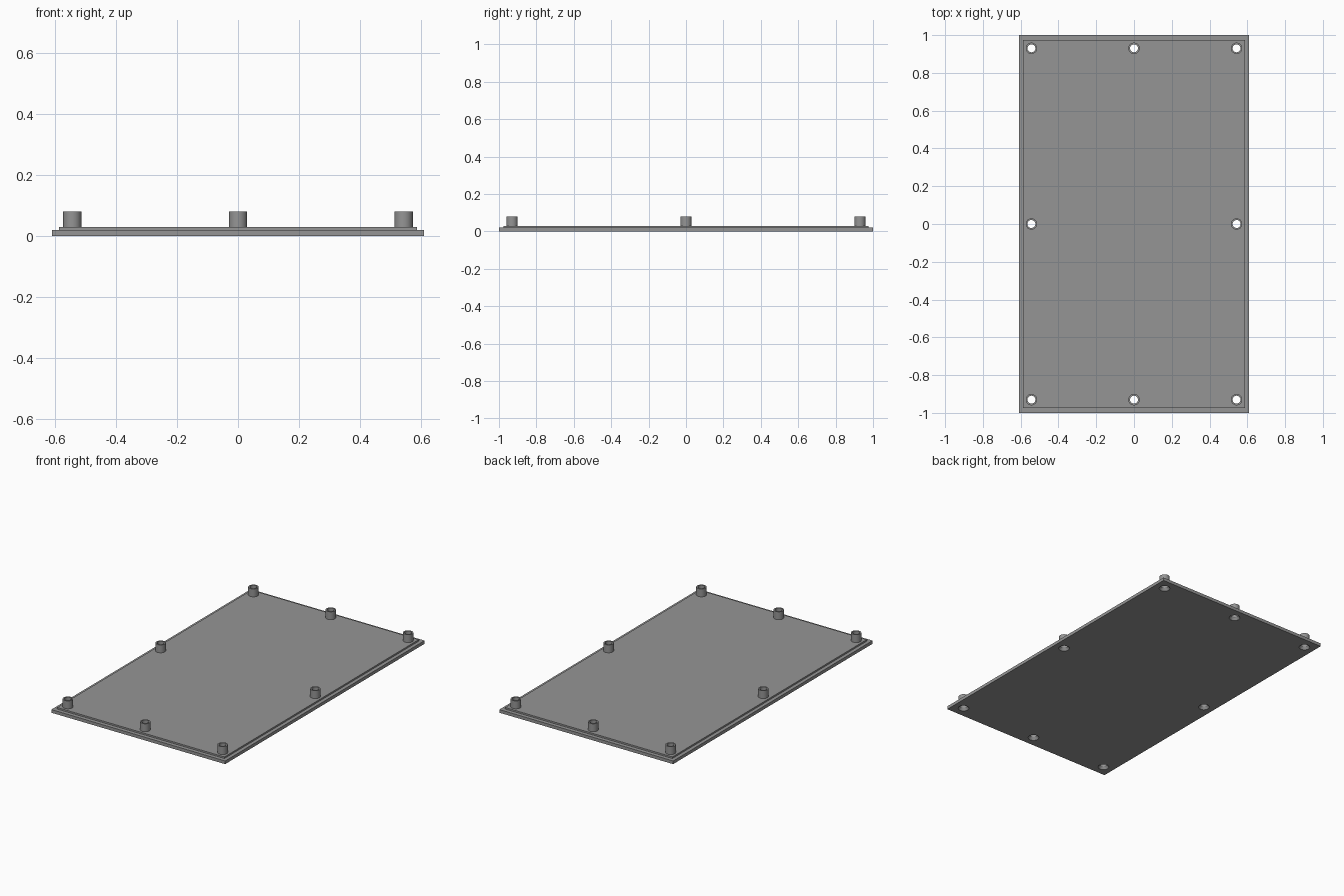
import bpy, bmesh, math

if "Cube" in bpy.data.objects:
    bpy.data.objects.remove(bpy.data.objects["Cube"])

grey = bpy.data.materials.new("plain grey")
grey.diffuse_color = (0.3, 0.3, 0.3, 1)
grey.use_nodes = True
grey.node_tree.nodes["Principled BSDF"].inputs["Base Color"].default_value = grey.diffuse_color

SPOTS = [(x, y) for x in (-0.543, 0, 0.543) for y in (-0.93, 0, 0.93) if (x, y) != (0, 0)]
SEG = 32


def make_object(name, bm):
    bmesh.ops.recalc_face_normals(bm, faces=bm.faces)
    mesh = bpy.data.meshes.new(name)
    bm.to_mesh(mesh)
    bm.free()
    mesh.materials.append(grey)
    ob = bpy.data.objects.new(name, mesh)
    bpy.context.collection.objects.link(ob)
    return ob


def stack(bm, rings):
    """Closed solid from rings of points, bottom to top."""
    loops = [[bm.verts.new(p) for p in ring] for ring in rings]
    n = len(loops[0])
    for a, b in zip(loops, loops[1:]):
        for i in range(n):
            bm.faces.new((a[i], a[(i + 1) % n], b[(i + 1) % n], b[i]))
    bm.faces.new(loops[0][::-1])
    bm.faces.new(loops[-1])


def rect(hx, hy, z):
    return [(-hx, -hy, z), (hx, -hy, z), (hx, hy, z), (-hx, hy, z)]


def circle(x, y, r, z):
    return [(x + r * math.cos(2 * math.pi * i / SEG),
             y + r * math.sin(2 * math.pi * i / SEG), z) for i in range(SEG)]


def round_parts(name, profile):
    """The same turned solid at every screw position."""
    bm = bmesh.new()
    for x, y in SPOTS:
        stack(bm, [circle(x, y, r, z) for r, z in profile])
    return make_object(name, bm)


# Cover plate with a stepped edge
bm = bmesh.new()
stack(bm, [rect(0.61, 1, 0), rect(0.61, 1, 0.02),
           rect(0.587, 0.975, 0.02), rect(0.587, 0.975, 0.03)])
plate = make_object("cover_plate", bm)

# Screw bosses, and countersunk holes through bosses and plate
bosses = round_parts("screw_bosses", [(0.03, 0.015), (0.03, 0.08)])
holes = round_parts("hole_cutters", [(0.033, -0.002), (0.032, 0), (0.021, 0.016), (0.021, 0.1)])

for cutter, op in ((bosses, 'UNION'), (holes, 'DIFFERENCE')):
    mod = plate.modifiers.new(cutter.name, 'BOOLEAN')
    mod.object, mod.operation, mod.solver = cutter, op, 'EXACT'
    bpy.context.view_layer.objects.active = plate
    bpy.ops.object.modifier_apply(modifier=mod.name)
    bpy.data.objects.remove(cutter)

# Smooth the round walls, keep the edges crisp
plate.select_set(True)
bpy.ops.object.shade_smooth_by_angle(angle=math.radians(30))
